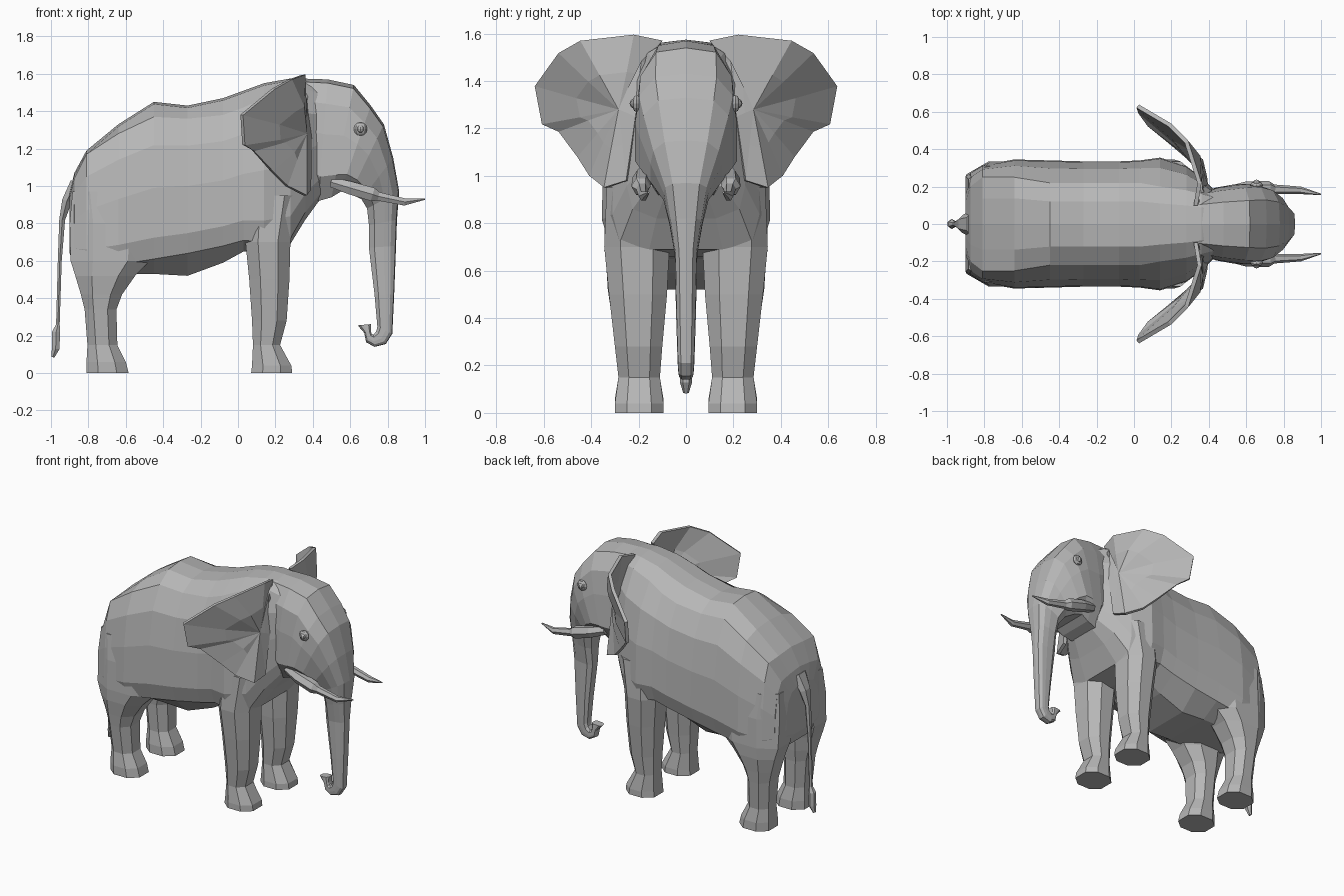
import bpy
import bmesh
from mathutils import Vector

cube = bpy.data.objects.get("Cube")
if cube:
    bpy.data.objects.remove(cube)

grey = bpy.data.materials.new("elephant_grey")
grey.use_nodes = True
grey.diffuse_color = (0.47, 0.47, 0.47, 1)
grey.node_tree.nodes["Principled BSDF"].inputs["Base Color"].default_value = grey.diffuse_color


def finish(name, bm, mirrored=False):
    """Turn a bmesh into a flat shaded object, mirrored across y if asked."""
    bmesh.ops.recalc_face_normals(bm, faces=bm.faces)
    mesh = bpy.data.meshes.new(name)
    bm.to_mesh(mesh)
    bm.free()
    mesh.materials.append(grey)
    obj = bpy.data.objects.new(name, mesh)
    bpy.context.collection.objects.link(obj)
    if mirrored:
        mod = obj.modifiers.new("mirror", 'MIRROR')
        mod.use_axis = (False, True, False)
        mod.use_clip = False
        mod.use_mirror_merge = False
    return obj


def loft(name, rings, mirrored=False):
    """Skin a list of closed rings and cap both ends."""
    bm = bmesh.new()
    rows = [[bm.verts.new(p) for p in ring] for ring in rings]
    n = len(rows[0])
    for a, b in zip(rows, rows[1:]):
        for i in range(n):
            j = (i + 1) % n
            bm.faces.new((a[i], a[j], b[j], b[i]))
    bm.faces.new(rows[0])
    bm.faces.new(rows[-1])
    return finish(name, bm, mirrored)


def symmetric(half):
    """Complete a half ring whose first and last points lie on y = 0."""
    return half + [(x, -y, z) for x, y, z in half[-2:0:-1]]


# Torso: x, spine z, ridge z, ridge y, flank y, lower flank z, belly z
torso = [
    (-.90, .97, .94, .12, .18, .66, .64),
    (-.875, 1.07, 1.04, .20, .275, .60, .57),
    (-.81, 1.19, 1.17, .25, .315, .57, .53),
    (-.64, 1.33, 1.28, .25, .345, .58, .53),
    (-.45, 1.45, 1.37, .22, .34, .61, .53),
    (-.27, 1.43, 1.36, .22, .335, .64, .52),
    (-.08, 1.47, 1.38, .22, .335, .68, .59),
    (.03, 1.51, 1.42, .22, .34, .71, .65),
    (.14, 1.55, 1.47, .20, .355, .70, .66),
    (.28, 1.575, 1.51, .18, .31, .72, .69),
    (.36, 1.575, 1.52, .16, .25, .86, .82),
    (.44, 1.55, 1.49, .14, .17, .96, .93),
]
rings = []
for x, top, rz, ry, fy, low, bot in torso:
    rings.append(symmetric([
        (x, 0, top), (x, ry * .55, top - .012), (x, ry, rz),
        (x, ry + (fy - ry) * .65, rz - (rz - low) * .2),
        (x, fy * .985, (rz + low) / 2), (x, fy, low + (rz - low) * .15),
        (x, fy * .9, low), (x, fy * .5, bot), (x, 0, bot)]))
loft("torso", rings)

# Head and trunk: forehead x z, throat x z, half width
head = [
    (.33, 1.575, .38, .98, .17),
    (.48, 1.57, .43, .92, .195),
    (.62, 1.54, .50, .94, .21),
    (.71, 1.43, .55, .97, .215),
    (.78, 1.33, .60, .96, .195),
    (.83, 1.15, .66, .93, .15),
    (.862, .97, .69, .88, .095),
    (.85, .82, .70, .79, .07),
    (.845, .68, .70, .67, .048),
    (.835, .42, .73, .42, .042),
    (.825, .21, .745, .25, .036),
    (.79, .155, .74, .225, .034),
    (.73, .14, .725, .205, .032),
    (.685, .165, .715, .21, .03),
    (.675, .215, .71, .225, .03),
    (.64, .255, .712, .262, .028),
]
profile = [(0, 0), (.03, .6), (.2, .92), (.45, 1), (.8, 1), (1, .6), (1, 0)]
rings = []
for fx, fz, bx, bz, w in head:
    rings.append(symmetric([(fx + (bx - fx) * t, w * k, fz + (bz - fz) * t)
                            for t, k in profile]))
loft("head_and_trunk", rings)


# Legs: z, back x, front x, inner y, outer y, as six or eight sided rings
def leg(name, levels):
    rings = []
    for z, x0, x1, y0, y1 in levels:
        dx, dy = (x1 - x0) * .28, (y1 - y0) * .25
        rings.append([(x0, y0 + dy, z), (x0 + dx, y0, z), (x1 - dx, y0, z),
                      (x1, y0 + dy, z), (x1, y1 - dy, z), (x1 - dx, y1, z),
                      (x0 + dx, y1, z), (x0, y1 - dy, z)])
    loft(name, rings, True)


leg("front_legs", [
    (0, .07, .29, .095, .30), (.04, .075, .285, .095, .30),
    (.15, .08, .225, .11, .285), (.28, .075, .26, .10, .30),
    (.50, .06, .275, .08, .325), (.70, .04, .28, .07, .345),
    (.95, .04, .33, .07, .335)])
leg("rear_legs", [
    (0, -.81, -.585, .095, .30), (.06, -.81, -.60, .095, .30),
    (.15, -.805, -.645, .11, .285), (.34, -.82, -.65, .10, .305),
    (.42, -.84, -.62, .09, .315), (.52, -.87, -.55, .08, .33),
    (.60, -.895, -.47, .06, .335), (.80, -.90, -.45, .03, .33),
    (.97, -.885, -.55, .03, .31)])

# Ears: a thin bent fan from a raised centre to the rim
rim = [(.33, .10, 1.57), (.35, .22, 1.595), (.28, .44, 1.57), (.19, .53, 1.52),
       (.02, .63, 1.38), (.03, .60, 1.22), (.08, .53, 1.19), (.18, .45, 1.08),
       (.26, .40, 1.00), (.36, .34, .95), (.38, .25, .98), (.385, .21, 1.25),
       (.37, .18, 1.48)]
hub = Vector((.36, .28, 1.28))
bm = bmesh.new()
outer = [bm.verts.new(p) for p in rim]
inner = []
for p in rim:
    mid = hub.lerp(Vector(p), .5)
    mid.x += .025 if p[1] > .4 else 0
    inner.append(bm.verts.new(mid))
centre = bm.verts.new(hub)
for i in range(len(rim)):
    j = (i + 1) % len(rim)
    bm.faces.new((outer[i], outer[j], inner[j], inner[i]))
    bm.faces.new((inner[i], inner[j], centre))
ears = finish("ears", bm, True)
thick = ears.modifiers.new("thickness", 'SOLIDIFY')
thick.thickness = .022
thick.offset = 0
ears.modifiers.move(1, 0)


# Tubes along the x-z plane: x, y, z, radius along y, radius across
def tube(name, path, mirrored=False):
    pts = [Vector(p[:3]) for p in path]
    rings = []
    for i, (p, step) in enumerate(zip(pts, path)):
        along = (pts[min(i + 1, len(pts) - 1)] - pts[max(i - 1, 0)]).normalized()
        across = along.cross(Vector((0, 1, 0))).normalized()
        side = across.cross(along)
        ry, rc = step[3:]
        rings.append([p + side * ry * c + across * rc * s for c, s in
                      ((1, 0), (.5, .87), (-.5, .87), (-1, 0), (-.5, -.87), (.5, -.87))])
    loft(name, rings, mirrored)


tube("tusks", [
    (.50, .17, 1.02, .03, .03), (.60, .185, .99, .042, .04),
    (.72, .19, .955, .04, .042), (.75, .185, .945, .026, .027),
    (.89, .18, .915, .02, .022), (1.0, .158, .93, .004, .004)], True)
tube("tail", [
    (-.87, 0, 1.02, .07, .03), (-.915, 0, .92, .05, .03),
    (-.94, 0, .82, .025, .018), (-.953, 0, .60, .016, .012),
    (-.963, 0, .26, .014, .011), (-.972, 0, .22, .026, .025),
    (-.975, 0, .13, .026, .023), (-.99, 0, .085, .012, .01)])

# Eyes: raised lid ring with a small ball inside
for name, radius, height, lift in (("eyelids", .036, .02, 0), ("eyeballs", .02, .02, .01)):
    bm = bmesh.new()
    bmesh.ops.create_uvsphere(bm, u_segments=8, v_segments=6, radius=1)
    for v in bm.verts:
        v.co = Vector((.655 + v.co.x * radius, .208 + lift + v.co.y * height,
                       1.305 + v.co.z * radius))
    finish(name, bm, True)
